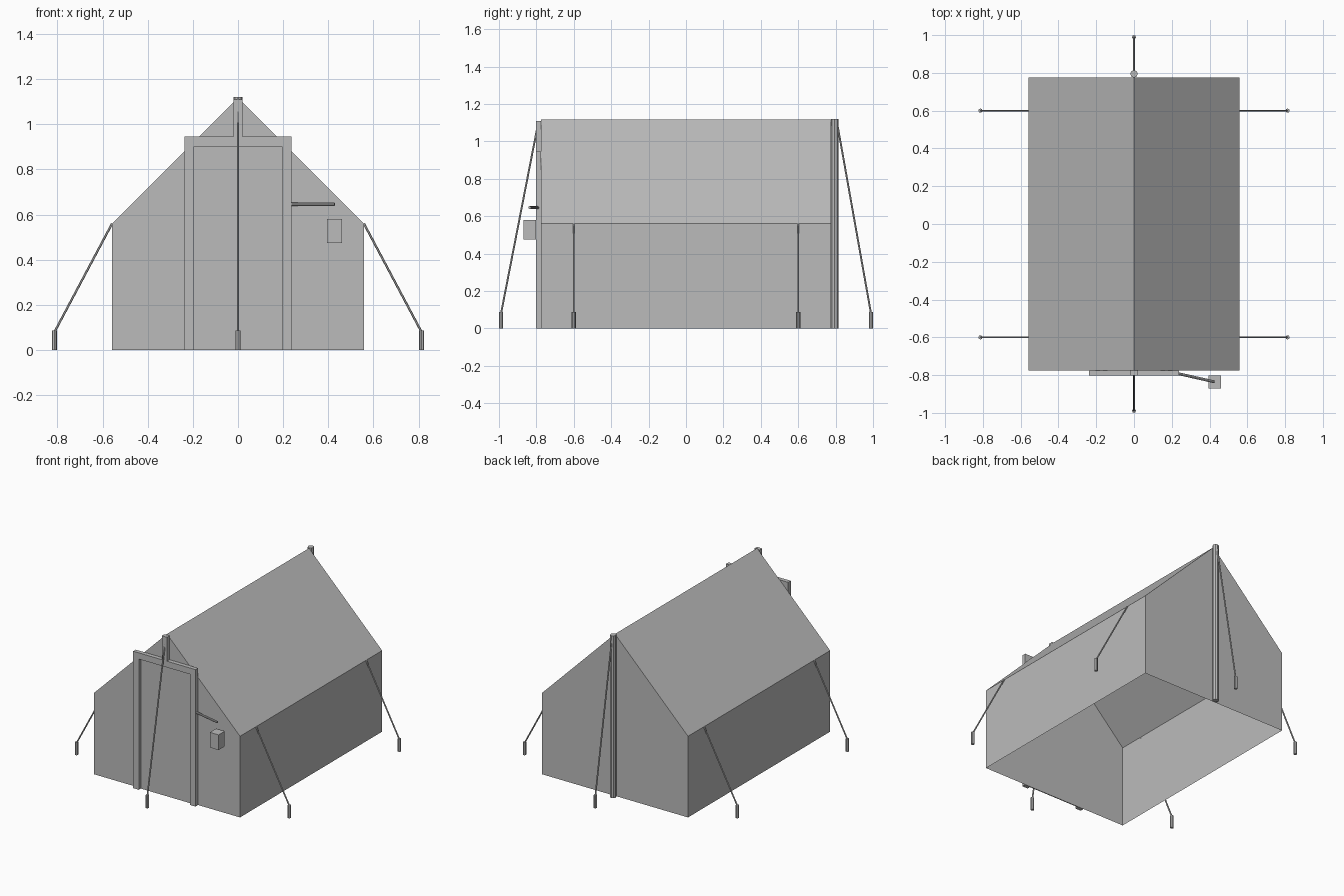
import bpy, bmesh, math
from mathutils import Vector

if "Cube" in bpy.data.objects:
    bpy.data.objects.remove(bpy.data.objects["Cube"])

grey = bpy.data.materials.new("plain grey")
grey.diffuse_color = (0.5, 0.5, 0.5, 1)
grey.use_nodes = True
grey.node_tree.nodes["Principled BSDF"].inputs["Base Color"].default_value = grey.diffuse_color


def add_object(name, bm):
    bmesh.ops.recalc_face_normals(bm, faces=bm.faces)
    mesh = bpy.data.meshes.new(name)
    bm.to_mesh(mesh)
    bm.free()
    mesh.materials.append(grey)
    ob = bpy.data.objects.new(name, mesh)
    bpy.context.collection.objects.link(ob)
    return ob


def extrude_profile(name, points, y0, y1, skip_bottom=False):
    """Extrude an x/z outline along y."""
    bm = bmesh.new()
    front = [bm.verts.new((x, y0, z)) for x, z in points]
    back = [bm.verts.new((x, y1, z)) for x, z in points]
    bm.faces.new(front)
    bm.faces.new(back[::-1])
    n = len(points)
    for i in range(n):
        j = (i + 1) % n
        if skip_bottom and points[i][1] == 0 and points[j][1] == 0:
            continue
        bm.faces.new((front[i], back[i], back[j], front[j]))
    return add_object(name, bm)


def box(name, x0, x1, y0, y1, z0, z1):
    return extrude_profile(name, [(x0, z0), (x1, z0), (x1, z1), (x0, z1)], y0, y1)


def rod(name, a, b, radius, sides=8):
    """Straight faceted rod between two points."""
    a, b = Vector(a), Vector(b)
    bm = bmesh.new()
    bmesh.ops.create_cone(bm, cap_ends=True, segments=sides, radius1=radius,
                          radius2=radius, depth=(b - a).length)
    ob = add_object(name, bm)
    ob.location = (a + b) / 2
    ob.rotation_mode = 'QUATERNION'
    ob.rotation_quaternion = (b - a).to_track_quat('Z', 'Y')
    return ob


# Canvas: thin shell, open underneath
W, L, EAVE, RIDGE = 0.558, 0.775, 0.56, 1.117
extrude_profile("tent_canvas",
                [(-W, 0), (W, 0), (W, EAVE), (0, RIDGE), (-W, EAVE)],
                -L, L, skip_bottom=True)

# Door flap and the frame around it, with a king post up to the ridge
box("door_flap", -0.197, 0.197, -0.781, -L, 0, 0.905)
half = [(0.195, 0), (0.238, 0), (0.238, 0.945), (0.02, 0.945), (0.02, 1.11)]
outline = half + [(-x, z) for x, z in half[::-1]] + [(-0.195, 0.902), (0.195, 0.902)]
extrude_profile("door_frame", outline, -0.803, -L)

# Rear pole
rod("rear_pole", (0, 0.795, 0), (0, 0.795, 1.12), 0.02)

# Lantern arm and lantern
rod("lantern_arm", (0.22, -0.789, 0.646), (0.428, -0.836, 0.646), 0.0075)
box("lantern", 0.395, 0.461, -0.87, -0.803, 0.475, 0.58)


# Guy ropes and stakes
def guy_line(label, top, foot):
    x, y = foot
    rod("stake_" + label, (x, y, 0), (x, y, 0.087), 0.011)
    rod("rope_" + label, top, (x, y, 0.08), 0.005, 6)


for sx, side in ((-1, "left"), (1, "right")):
    for sy, end in ((-1, "front"), (1, "back")):
        guy_line(f"{side}_{end}", (sx * W, sy * 0.6, EAVE), (sx * 0.813, sy * 0.6))
guy_line("front", (0, -0.789, 1.105), (0, -0.989))
guy_line("back", (0, 0.805, 1.115), (0, 0.989))
